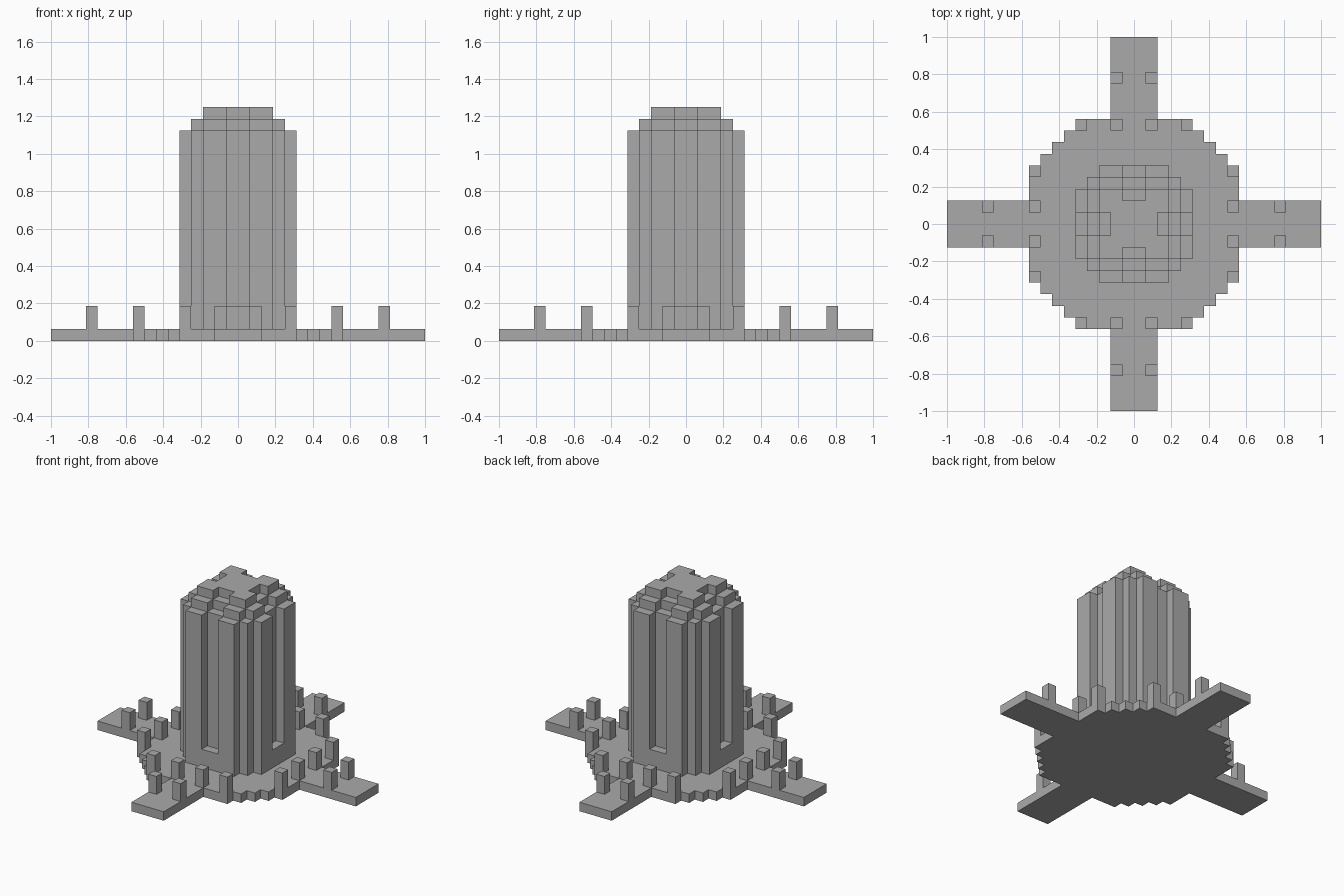
import bpy
import bmesh

U = 0.0625  # one block

cube = bpy.data.objects.get("Cube")
if cube:
    bpy.data.objects.remove(cube, do_unlink=True)

stone = bpy.data.materials.new("grey stone")
stone.use_nodes = True
GREY = (0.4, 0.4, 0.4, 1.0)
stone.diffuse_color = GREY
stone.node_tree.nodes["Principled BSDF"].inputs["Base Color"].default_value = GREY


def turn(p, times):
    """Rotate a plan point by quarter turns."""
    x, y = p
    for _ in range(times):
        x, y = -y, x
    return x, y


def quarter_plan(points):
    """Repeat a quarter outline around the centre."""
    return [turn(p, k) for k in range(4) for p in points]


def rect(x0, y0, x1, y1):
    return [(x0, y0), (x1, y0), (x1, y1), (x0, y1)]


def prism(name, plans, z0, z1):
    """Extrude one or more plan outlines into a single object."""
    bm = bmesh.new()
    for plan in plans:
        low = [bm.verts.new((x * U, y * U, z0 * U)) for x, y in plan]
        high = [bm.verts.new((x * U, y * U, z1 * U)) for x, y in plan]
        bm.faces.new(low[::-1])
        bm.faces.new(high)
        for i in range(len(plan)):
            j = (i + 1) % len(plan)
            bm.faces.new((low[i], low[j], high[j], high[i]))
    bmesh.ops.recalc_face_normals(bm, faces=bm.faces)
    mesh = bpy.data.meshes.new(name)
    bm.to_mesh(mesh)
    bm.free()
    mesh.materials.append(stone)
    obj = bpy.data.objects.new(name, mesh)
    bpy.context.collection.objects.link(obj)
    return obj


# Round stepped platform with four walkways
platform = [(16, -2), (16, 2), (9, 2), (9, 5), (8, 5), (8, 6), (7, 6),
            (7, 7), (6, 7), (6, 8), (5, 8), (5, 9), (2, 9)]
prism("platform", [quarter_plan(platform)], 0, 1)

# Tower shaft with a tall slot on each side
shaft = [(4, -1), (4, 1), (5, 1), (5, 3), (4, 3), (4, 4), (3, 4), (3, 5), (1, 5)]
prism("tower_shaft", [quarter_plan(shaft)], 1, 18)

# Sills closing the foot of each slot
sill = rect(4, -1, 5, 1)
prism("slot_sills", [[turn(p, k) for p in sill] for k in range(4)], 1, 3)

# Stepped roof, notched in line with the slots
upper_tier = [(3, -1), (3, 1), (4, 1), (4, 3), (3, 3), (3, 4), (1, 4)]
prism("roof_tier", [quarter_plan(upper_tier)], 18, 19)
cap = [(2, -1), (2, 1), (3, 1), (3, 3), (1, 3)]
prism("roof_cap", [quarter_plan(cap)], 19, 20)

# Posts along the platform edge and on the walkways
posts = []
for x, y in ((8, 1), (8, 4), (12, 1)):
    for y0 in (y, -y - 1):
        box = rect(x, y0, x + 1, y0 + 1)
        posts += [[turn(p, k) for p in box] for k in range(4)]
prism("posts", posts, 1, 3)
